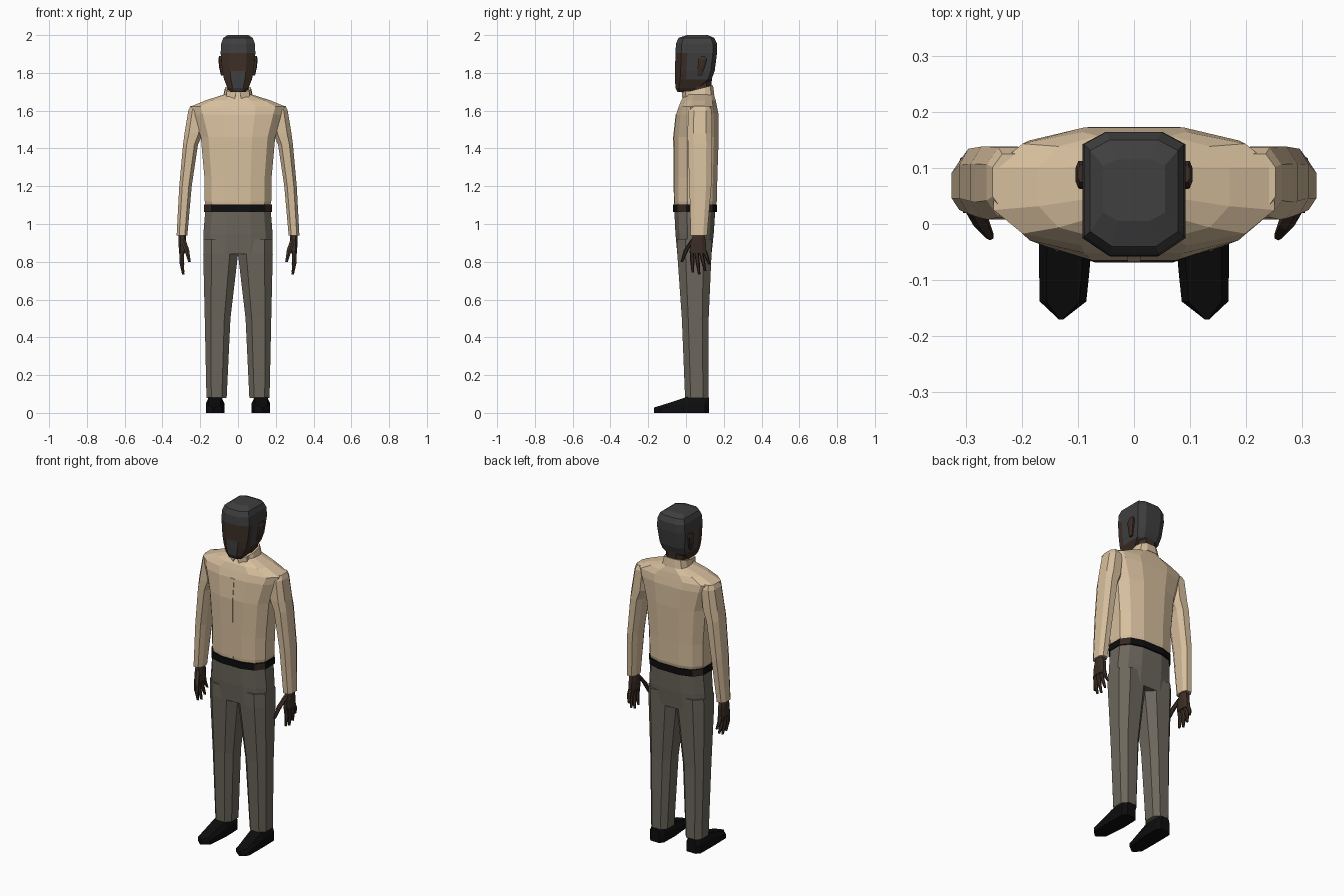
import bpy, bmesh, math
from mathutils import Vector

cube = bpy.data.objects.get("Cube")
if cube:
    bpy.data.objects.remove(cube)


def material(name, r, g, b):
    m = bpy.data.materials.new(name)
    m.use_nodes = True
    m.diffuse_color = (r, g, b, 1)
    m.node_tree.nodes["Principled BSDF"].inputs["Base Color"].default_value = (r, g, b, 1)
    return m


SHIRT = material("tan shirt", 0.68, 0.52, 0.34)
CLOTH = material("grey trousers", 0.15, 0.135, 0.108)
SKIN = material("dark brown skin", 0.046, 0.028, 0.019)
HAIR = material("charcoal hair", 0.05, 0.05, 0.052)
BLACK = material("black leather", 0.004, 0.004, 0.004)
BROWN = material("brown leather", 0.035, 0.021, 0.015)


def section(n, power):
    """Rounded-box outline in the -1..1 square."""
    pts = []
    for i in range(n):
        a = 2 * math.pi * (i + 0.5) / n
        c, s = math.cos(a), math.sin(a)
        pts.append((math.copysign(abs(c) ** (2 / power), c),
                    math.copysign(abs(s) ** (2 / power), s)))
    top = max(p[0] for p in pts)
    side = max(p[1] for p in pts)
    return [(x / top, y / side) for x, y in pts]


BODY = section(12, 2.7)
LIMB = section(8, 2.7)


def ring(outline, z, x0, x1, y0, y1, slope=0):
    """Fit an outline to a box at height z; slope tilts it front to back."""
    mx, my = (x0 + x1) / 2, (y0 + y1) / 2
    out = []
    for u, v in outline:
        y = my + v * (y1 - y0) / 2
        out.append(Vector((mx + u * (x1 - x0) / 2, y, z + slope * (y - my))))
    return out


def loft(name, rings, mats, mirror=False, rule=None):
    """Skin a stack of rings, close both ends, colour faces by rule."""
    bm = bmesh.new()
    loops = [[bm.verts.new(p) for p in r] for r in rings]
    for a, b in zip(loops, loops[1:]):
        for i in range(len(a)):
            j = (i + 1) % len(a)
            bm.faces.new((a[i], a[j], b[j], b[i]))
    bm.faces.new(loops[0][::-1])
    bm.faces.new(loops[-1])
    bmesh.ops.recalc_face_normals(bm, faces=bm.faces)
    if rule:
        for f in bm.faces:
            f.material_index = rule(f.calc_center_median(), f.normal)
    mesh = bpy.data.meshes.new(name)
    bm.to_mesh(mesh)
    bm.free()
    for m in mats:
        mesh.materials.append(m)
    ob = bpy.data.objects.new(name, mesh)
    bpy.context.collection.objects.link(ob)
    if mirror:
        ob.modifiers.new("Mirror", "MIRROR").use_mirror_merge = False
    return ob


def boxes(outline, rows):
    return [ring(outline, *row) for row in rows]


def wide(outline, rows):
    """Rings centred on x = 0: height, half width, front, back."""
    return [ring(outline, z, -w, w, y0, y1) for z, w, y0, y1 in rows]


def finger(name, points, radii):
    rings = []
    for p, r in zip(points, radii):
        x, y, z = p
        rings.append(ring(section(6, 2), z, x - r, x + r, y - r, y + r))
    loft(name, rings, [SKIN], mirror=True)


# Trousers
loft("trouser_hips", wide(BODY, [
    (0.84, 0.182, -0.046, 0.135), (0.95, 0.183, -0.056, 0.147),
    (1.075, 0.173, -0.062, 0.155)]), [CLOTH])
loft("trouser_leg", boxes(LIMB, [
    (0.08, 0.06, 0.167, -0.005, 0.12), (0.5, 0.04, 0.176, -0.022, 0.12),
    (0.84, 0.0, 0.184, -0.046, 0.135), (0.92, 0.003, 0.182, -0.048, 0.138)]),
    [CLOTH], mirror=True)

# Shoes: cross-sections from pointed toe to heel
shoe = []
for y, x0, x1, h in [(-0.17, 0.126, 0.134, 0.028), (-0.138, 0.085, 0.168, 0.038),
                     (-0.09, 0.08, 0.169, 0.053), (0.0, 0.072, 0.17, 0.083),
                     (0.1, 0.075, 0.168, 0.085), (0.122, 0.09, 0.15, 0.082)]:
    d = (x1 - x0) * 0.15
    shoe.append([Vector((x, y, z)) for x, z in [
        (x0, 0), (x1, 0), (x1, h * 0.6), (x1 - d, h), (x0 + d, h), (x0, h * 0.6)]])
loft("shoe", shoe, [BLACK], mirror=True)

# Belt: brown on the diagonal panels
loft("belt", wide(BODY, [(1.063, 0.179, -0.069, 0.164), (1.102, 0.179, -0.069, 0.164)]),
     [BLACK, BROWN],
     rule=lambda c, n: 1 if 0.45 < abs(n.x) < 0.9 and abs(n.z) < 0.5 else 0)

# Shirt body, collar and front placket
loft("shirt_body", wide(BODY, [
    (1.095, 0.17, -0.06, 0.157), (1.12, 0.176, -0.062, 0.163),
    (1.25, 0.178, -0.063, 0.166), (1.46, 0.197, -0.065, 0.173),
    (1.58, 0.235, -0.052, 0.172), (1.622, 0.25, -0.038, 0.164),
    (1.655, 0.17, -0.025, 0.157), (1.685, 0.075, 0.0, 0.148)]), [SHIRT])
loft("collar", [ring(BODY, 1.665, -0.08, 0.08, -0.012, 0.15, 0.25),
                ring(BODY, 1.717, -0.068, 0.068, 0.003, 0.143, 0.25)], [SHIRT])
flap = [(0.008, 1.7), (0.02, 1.652), (0.06, 1.675), (0.06, 1.705)]
loft("collar_flap", [[Vector((x, y + abs(x) * 0.4, z)) for x, z in flap]
                     for y in (-0.026, 0.0)], [SHIRT], mirror=True)
loft("shirt_placket", [ring([(-1, -1), (1, -1), (1, 1), (-1, 1)], z, -0.012, 0.012, y, y + 0.006)
                       for z, y in [(1.105, -0.064), (1.25, -0.066),
                                    (1.46, -0.068), (1.58, -0.055)]], [SHIRT])

# Sleeves
loft("sleeve", boxes(LIMB, [
    (0.94, 0.268, 0.325, 0.025, 0.112), (1.2, 0.245, 0.311, 0.018, 0.134),
    (1.42, 0.212, 0.291, 0.01, 0.138), (1.48, 0.185, 0.283, 0.008, 0.138),
    (1.6, 0.175, 0.263, 0.012, 0.136), (1.626, 0.18, 0.252, 0.025, 0.125)]),
    [SHIRT], mirror=True)

# Hands
loft("palm", boxes(LIMB, [
    (0.845, 0.28, 0.312, 0.02, 0.108), (0.9, 0.275, 0.315, 0.025, 0.105),
    (0.955, 0.277, 0.315, 0.04, 0.095)]), [SKIN], mirror=True)
for name, y, tip_y, tip_z in [("index_finger", 0.031, 0.036, 0.742),
                              ("middle_finger", 0.054, 0.07, 0.733),
                              ("ring_finger", 0.077, 0.102, 0.75),
                              ("little_finger", 0.098, 0.124, 0.785)]:
    mid = ((y + tip_y) / 2, (0.86 + tip_z) / 2)
    finger(name, [(0.296, y, 0.86), (0.299, *mid), (0.29, tip_y, tip_z)],
           [0.012, 0.011, 0.006])
finger("thumb", [(0.293, 0.04, 0.92), (0.272, 0.002, 0.865), (0.257, -0.022, 0.8)],
       [0.014, 0.013, 0.007])

# Neck
loft("neck", wide(LIMB, [(1.66, 0.056, 0.02, 0.128), (1.8, 0.058, 0.025, 0.14)]), [SKIN])

# Head: hair on crown, back and chin, skin on the face and nape
right_half = [(0.5, -1), (1, -0.72), (1, -0.42), (1, 0.25), (1, 0.8), (0.55, 1)]
HEAD = right_half + [(-x, y) for x, y in reversed(right_half)]


def head_colour(c, n):
    if c.z > 1.92:
        return 1
    if c.y < 0.012:
        return 1 if abs(c.x) < 0.03 and c.z < 1.8 else 0
    return 1 if c.z > 1.77 else 0


loft("head", wide(HEAD, [
    (1.698, 0.04, -0.045, 0.03), (1.72, 0.055, -0.056, 0.08),
    (1.765, 0.074, -0.058, 0.135), (1.81, 0.083, -0.058, 0.152),
    (1.905, 0.092, -0.056, 0.164), (1.955, 0.089, -0.053, 0.164),
    (1.985, 0.078, -0.04, 0.15), (2.0, 0.055, 0.005, 0.115)]),
    [SKIN, HAIR], rule=head_colour)
loft("ear", boxes(LIMB, [
    (1.785, 0.072, 0.09, 0.062, 0.085), (1.83, 0.08, 0.1, 0.062, 0.1),
    (1.87, 0.085, 0.104, 0.064, 0.112), (1.89, 0.085, 0.1, 0.075, 0.105)]),
    [SKIN], mirror=True)
